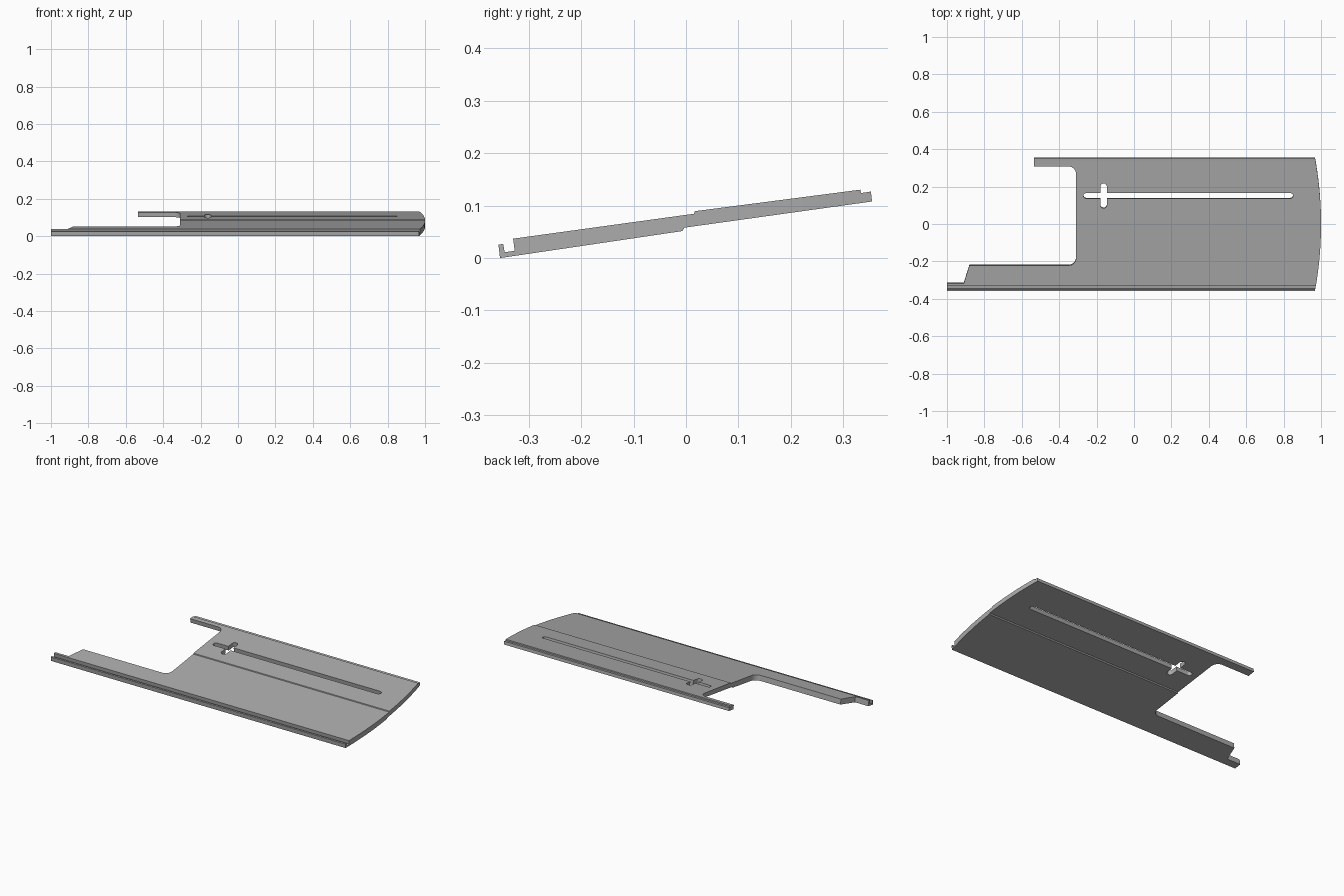
import bpy
import bmesh
import math
from mathutils import Matrix

cube = bpy.data.objects.get("Cube")
if cube:
    bpy.data.objects.remove(cube)

TILT = math.radians(7.7)

grey = bpy.data.materials.new("mid_grey")
grey.use_nodes = True
GREY = (0.41, 0.41, 0.41, 1)
grey.diffuse_color = GREY
grey.node_tree.nodes["Principled BSDF"].inputs["Base Color"].default_value = GREY


def prism(name, points, offset):
    """Extrude a closed loop of 3D points along an offset."""
    bm = bmesh.new()
    face = bm.faces.new([bm.verts.new(p) for p in points])
    ext = bmesh.ops.extrude_face_region(bm, geom=[face])
    verts = [v for v in ext["geom"] if isinstance(v, bmesh.types.BMVert)]
    bmesh.ops.translate(bm, verts=verts, vec=offset)
    bmesh.ops.recalc_face_normals(bm, faces=bm.faces)
    mesh = bpy.data.meshes.new(name)
    bm.to_mesh(mesh)
    bm.free()
    obj = bpy.data.objects.new(name, mesh)
    bpy.context.collection.objects.link(obj)
    mesh.materials.append(grey)
    return obj


def arc(cx, cy, r, start, end, n=8):
    """Points on a circular arc, angles in degrees."""
    angles = [math.radians(start + (end - start) * i / n) for i in range(n + 1)]
    return [(cx + r * math.cos(a), cy + r * math.sin(a)) for a in angles]


def plan_cutter(name, outline):
    """Plan-shaped cutter standing square to the tilted plate."""
    c = math.cos(TILT)
    obj = prism(name, [(x, y / c, -0.3) for x, y in outline], (0, 0, 0.6))
    obj.data.transform(Matrix.Translation((0, 0, 0.067)) @ Matrix.Rotation(TILT, 4, "X"))
    obj.hide_render = True
    obj.hide_set(True)
    return obj


def rounded_slot(x0, x1, y0, y1):
    """Outline of a slot with round ends along its longer direction."""
    r = min(x1 - x0, y1 - y0) / 2
    if x1 - x0 > y1 - y0:
        y = (y0 + y1) / 2
        return arc(x0 + r, y, r, 90, 270) + arc(x1 - r, y, r, -90, 90)
    x = (x0 + x1) / 2
    return arc(x, y0 + r, r, 180, 360) + arc(x, y1 - r, r, 0, 180)


# Cross-section: front lip and groove, step along the middle, rebated rear edge
section = [
    (-0.355, 0.0), (-0.007, 0.0515), (-0.003, 0.058), (0.355, 0.108),
    (0.353, 0.127), (0.334, 0.124), (0.333, 0.1305), (0.017, 0.0895),
    (0.015, 0.0845), (-0.33, 0.037), (-0.327, 0.014), (-0.346, 0.011),
    (-0.349, 0.027), (-0.358, 0.0255),
]
plate = prism("sliding_plate", [(-1, y, z) for y, z in section], (2.2, 0, 0))

# Plan outline: two arms at the left, gently bowed right end
radius = 1.97
outline = [(-1.2, -0.5), (0.935, -0.5)]
outline += arc(1 - radius, 0, radius, -11, 11, 24)
outline += [(0.935, 0.5), (-0.535, 0.5), (-0.535, 0.31)]
outline += arc(-0.35, 0.27, 0.04, 90, 0)
outline += arc(-0.35, -0.18, 0.04, 0, -90)
outline += [(-0.88, -0.22), (-0.91, -0.315), (-1.2, -0.315)]

cutters = [
    (plan_cutter("plan_cutter", outline), "INTERSECT"),
    (plan_cutter("long_slot_cutter", rounded_slot(-0.27, 0.85, 0.139, 0.168)), "DIFFERENCE"),
    (plan_cutter("cross_slot_cutter", rounded_slot(-0.18, -0.145, 0.087, 0.219)), "DIFFERENCE"),
]
for cutter, operation in cutters:
    mod = plate.modifiers.new(cutter.name, "BOOLEAN")
    mod.object = cutter
    mod.operation = operation
    mod.solver = "EXACT"

# Smooth the rounded cuts while keeping the hard edges
bpy.ops.object.select_all(action="DESELECT")
plate.select_set(True)
bpy.context.view_layer.objects.active = plate
for mod in list(plate.modifiers):
    bpy.ops.object.modifier_apply(modifier=mod.name)
bpy.ops.object.shade_smooth_by_angle(angle=math.radians(30))
for cutter, _ in cutters:
    bpy.data.objects.remove(cutter)
